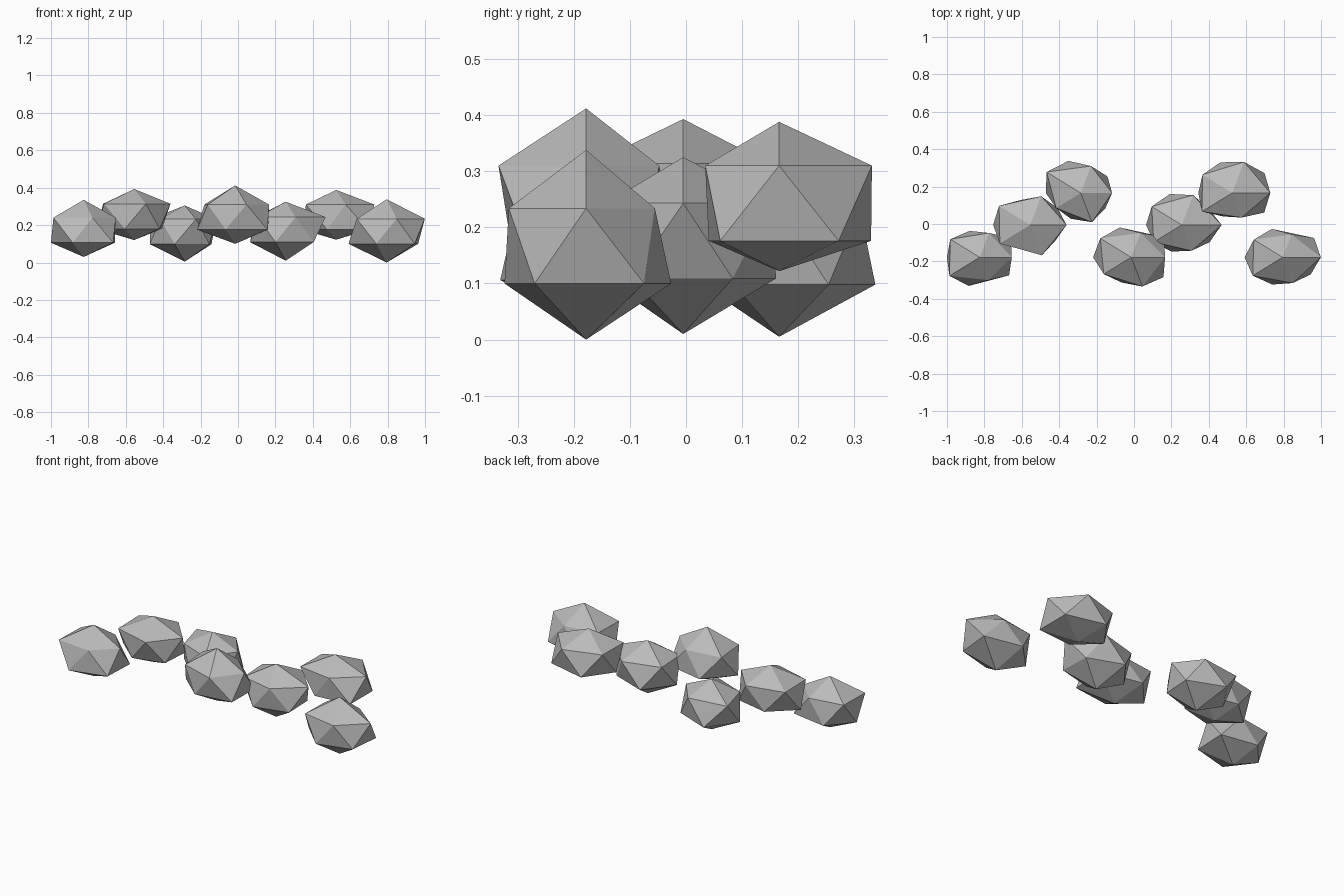
import bpy
import bmesh
import math

# Remove the default cube
cube = bpy.data.objects.get("Cube")
if cube:
    bpy.data.objects.remove(cube, do_unlink=True)

# Stone colour
stone = bpy.data.materials.new("stone grey")
stone.use_nodes = True
GREY = (0.5, 0.5, 0.5, 1)
stone.diffuse_color = GREY
stone.node_tree.nodes["Principled BSDF"].inputs["Base Color"].default_value = GREY

# Average half sizes of a rock and the height of its two rings
HALF_X, HALF_Y, RING = 0.213, 0.18, 0.067
# Rocks step along x and cycle through three rows in y
STEP = 0.27
ROWS = (-0.178, -0.005, 0.166)


def make_rock(number, middle, top, base, reaches):
    """Chipped icosahedron; reaches are ring radii in percent, counter-clockwise from +x."""
    bm = bmesh.new()
    bmesh.ops.create_icosphere(bm, subdivisions=1, radius=1)
    for v in bm.verts:
        if abs(v.co.z) > 0.9:
            v.co.z = (top if v.co.z > 0 else base) - middle
            continue
        corner = round(math.atan2(v.co.y, v.co.x) / math.radians(36)) % 10
        reach = reaches[corner] / 100
        v.co.x *= HALF_X * reach
        v.co.y *= HALF_Y * reach
        v.co.z = math.copysign(RING, v.co.z)
    mesh = bpy.data.meshes.new("rock")
    bm.to_mesh(mesh)
    bm.free()
    mesh.materials.append(stone)
    rock = bpy.data.objects.new(f"rock_{number + 1}", mesh)
    rock.location = (-0.825 + STEP * number, ROWS[number % 3], middle)
    bpy.context.scene.collection.objects.link(rock)


# Each rock: middle, top and base heights, then its corner reaches
rocks = (
    (0.173, 0.335, 0.03, (90, 108, 85, 92, 102, 92, 105, 100, 80, 102)),
    (0.247, 0.393, 0.12, (102, 95, 100, 87, 108, 104, 105, 85, 106, 88)),
    (0.165, 0.305, 0.005, (88, 93, 94, 112, 118, 98, 85, 90, 102, 86)),
    (0.243, 0.412, 0.10, (95, 114, 85, 104, 107, 107, 95, 88, 102, 112)),
    (0.176, 0.325, 0.01, (112, 93, 104, 108, 104, 100, 97, 93, 90, 97)),
    (0.243, 0.388, 0.122, (107, 112, 108, 107, 103, 95, 105, 82, 86, 111)),
    (0.167, 0.338, 0.0, (107, 109, 80, 99, 100, 107, 104, 95, 90, 97)),
)
for number, shape in enumerate(rocks):
    make_rock(number, *shape)
